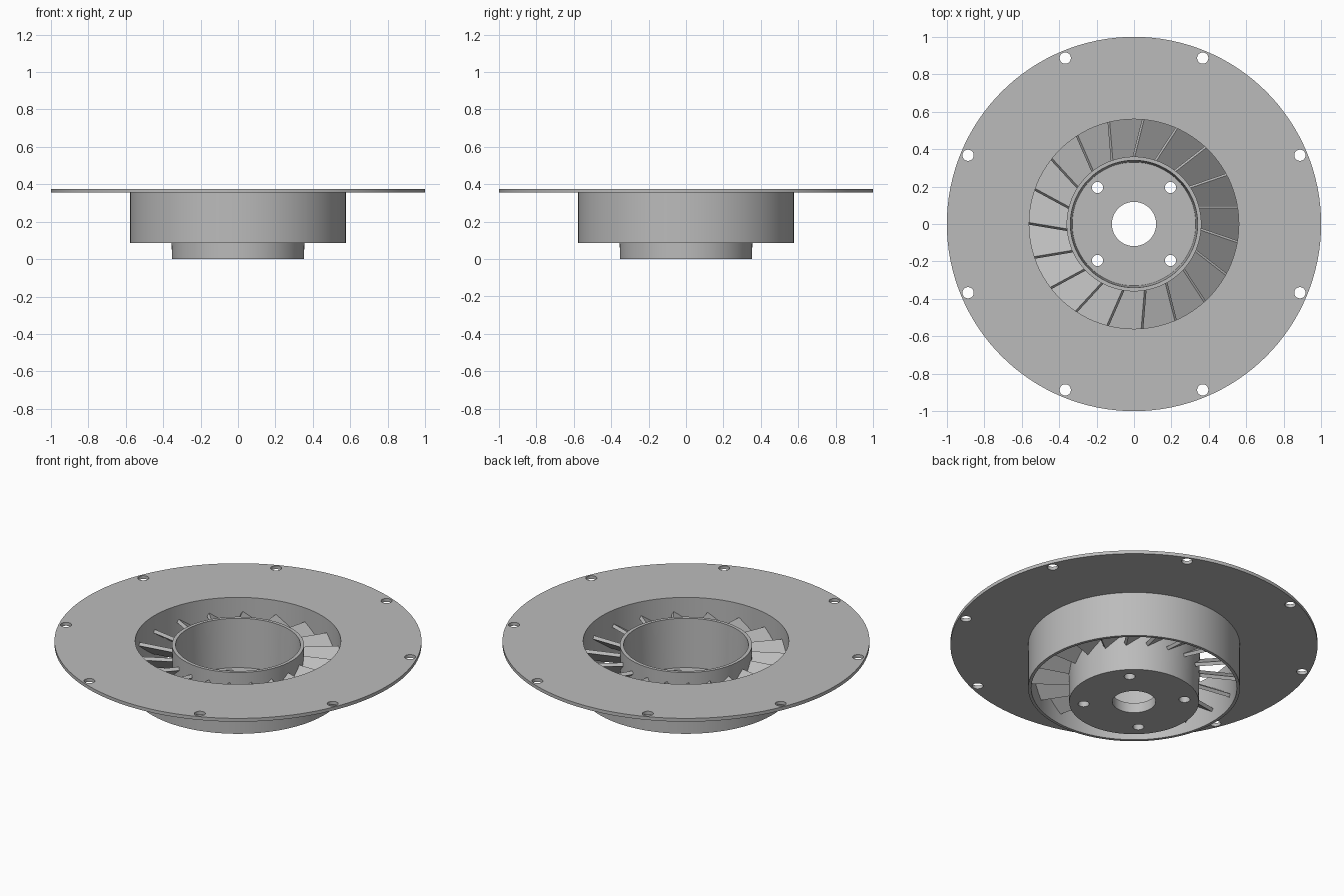
import bpy, math
from math import pi, sin, cos
from mathutils import Matrix

if "Cube" in bpy.data.objects:
    bpy.data.objects.remove(bpy.data.objects["Cube"])

SEGMENTS = 128
BLADES = 19
HUB_TOP, HUB_FLOOR = 0.352, 0.06

metal = bpy.data.materials.new("plain grey metal")
metal.use_nodes = True
grey = (0.5, 0.5, 0.5, 1)
metal.diffuse_color = grey
metal.node_tree.nodes["Principled BSDF"].inputs["Base Color"].default_value = grey


def make_object(name, verts, faces):
    mesh = bpy.data.meshes.new(name)
    mesh.from_pydata(verts, [], faces)
    mesh.materials.append(metal)
    obj = bpy.data.objects.new(name, mesh)
    bpy.context.collection.objects.link(obj)
    return obj


def lathe(name, profile):
    """Revolve a closed counter-clockwise (radius, z) profile about z."""
    n = len(profile)
    verts = [(r * cos(2 * pi * i / SEGMENTS), r * sin(2 * pi * i / SEGMENTS), z)
             for i in range(SEGMENTS) for r, z in profile]
    faces = []
    for i in range(SEGMENTS):
        a, b = i * n, (i + 1) % SEGMENTS * n
        for j in range(n):
            k = (j + 1) % n
            faces.append((a + j, b + j, b + k, a + k))
    return make_object(name, verts, faces)


def activate(obj):
    bpy.ops.object.select_all(action="DESELECT")
    obj.select_set(True)
    bpy.context.view_layer.objects.active = obj


def drill(obj, count, circle, start, radius, z):
    """Cut a ring of round through holes."""
    for i in range(count):
        a = start + 2 * pi * i / count
        bpy.ops.mesh.primitive_cylinder_add(
            vertices=32, radius=radius, depth=0.2,
            location=(circle * cos(a), circle * sin(a), z))
        cutter = bpy.context.object
        cutter.hide_render = True
        activate(obj)
        mod = obj.modifiers.new("hole", "BOOLEAN")
        mod.operation = "DIFFERENCE"
        mod.solver = "EXACT"
        mod.object = cutter
        bpy.ops.object.modifier_apply(modifier=mod.name)
        bpy.data.objects.remove(cutter)


def smooth(obj):
    activate(obj)
    bpy.ops.object.shade_smooth_by_angle(angle=math.radians(30))


# Mounting flange with the duct ring below it
housing = lathe("flange_and_duct", [
    (0.56, 0.085), (0.577, 0.085), (0.577, 0.355),
    (1, 0.355), (1, 0.375), (0.56, 0.375)])
drill(housing, 8, 0.96, pi / 8, 0.03, 0.365)
smooth(housing)

# Slightly tapered hub cup, open at the top, with a bored floor
hub = lathe("hub_cup", [
    (0.118, 0), (0.353, 0), (0.36, HUB_TOP),
    (0.34, HUB_TOP), (0.33, HUB_FLOOR), (0.118, HUB_FLOOR)])
drill(hub, 4, 0.276, pi / 4, 0.03, 0.03)
smooth(hub)

# Pitched flat vanes bridging hub and duct
for i in range(BLADES):
    bpy.ops.mesh.primitive_cube_add(size=1)
    blade = bpy.context.object
    blade.name = f"blade_{i + 1}"
    blade.data.name = blade.name
    shape = (Matrix.Rotation(2 * pi * i / BLADES, 4, "Z")
             @ Matrix.Translation((0.458, 0, 0.22))
             @ Matrix.Rotation(math.radians(35), 4, "X")
             @ Matrix.Diagonal((0.22, 0.22, 0.02, 1)))
    blade.data.transform(shape)
    blade.data.materials.append(metal)
